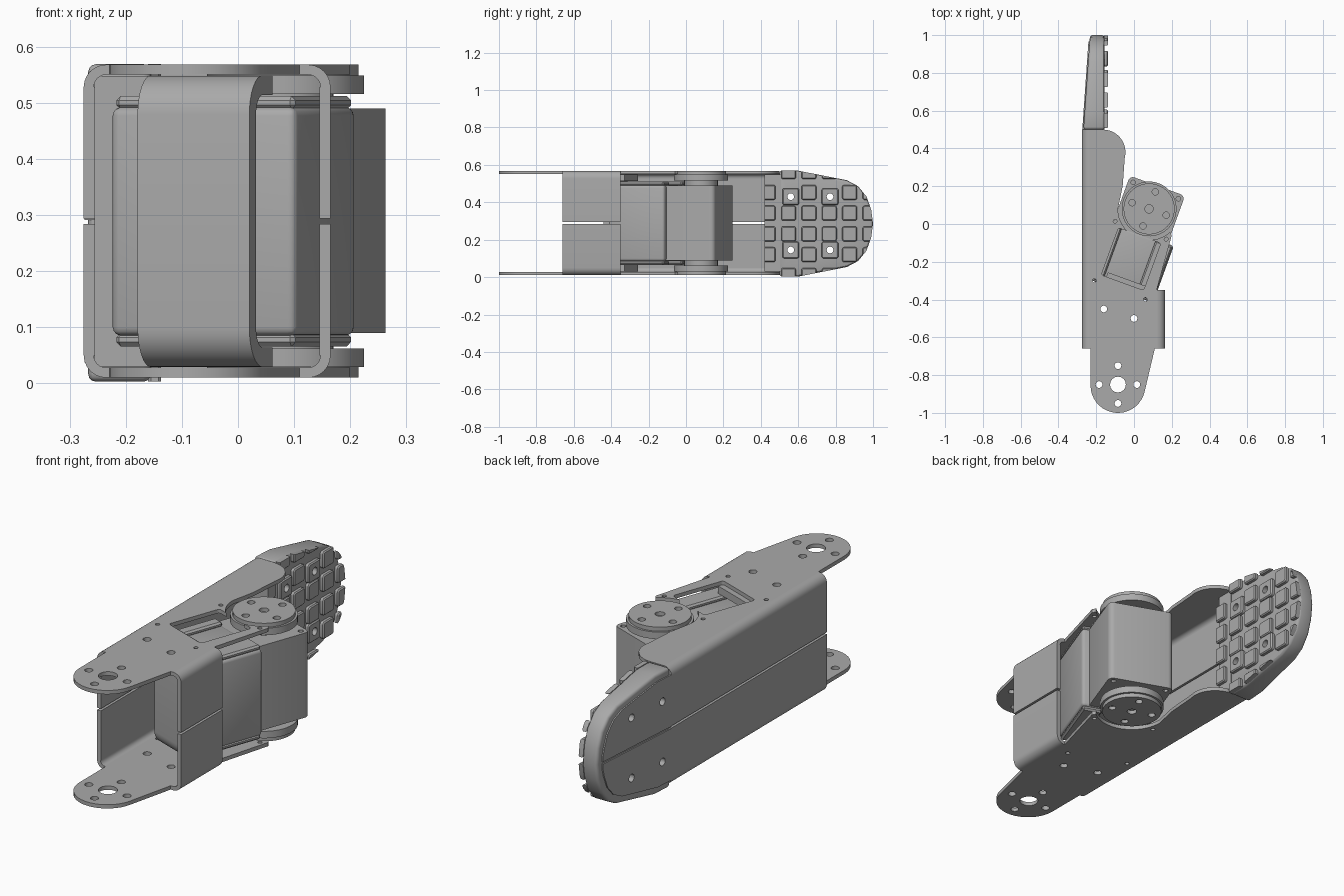
import bpy, bmesh, math
from mathutils import Vector

if "Cube" in bpy.data.objects:
    bpy.data.objects.remove(bpy.data.objects["Cube"], do_unlink=True)

grey = bpy.data.materials.new("plain grey")
grey.use_nodes = True
grey.diffuse_color = (0.4, 0.4, 0.4, 1)
grey.node_tree.nodes["Principled BSDF"].inputs["Base Color"].default_value = (0.4, 0.4, 0.4, 1)

MID = 0.289            # mirror height of the two bracket halves
TILT = math.radians(-20)
PIVOT = Vector((0.08, 0.08))
parts = []


# Placement of a profile (a, b) and its extrusion height h
def flat(a, b, h):
    return (a, b, h)


def flat_low(a, b, h):
    return (a, b, 2 * MID - h)


def along(a, b, h):
    return (a, h, b)


def along_low(a, b, h):
    return (a, h, 2 * MID - b)


def side(a, b, h):
    return (h, a, b)


def rear(a, b, h):
    # sole thins towards the toe on its rear face
    slope = 0.07 * max(0, a - 0.5) if h < -0.2 else 0
    return (h + slope, a, b)


def tilted(a, b, h):
    c, s = math.cos(TILT), math.sin(TILT)
    return (PIVOT.x + a * c - b * s, PIVOT.y + a * s + b * c, h)


def tilted_low(a, b, h):
    x, y, z = tilted(a, b, h)
    return (x, y, 2 * MID - z)


def strap_place(a, b, h):
    return tilted(h, a, b)


# Profile helpers
def arc(cx, cy, r, start, end, n=10):
    angles = [math.radians(start + (end - start) * i / n) for i in range(n + 1)]
    return [(cx + r * math.cos(t), cy + r * math.sin(t)) for t in angles]


def circle(cx, cy, r, n=24):
    return arc(cx, cy, r, 0, 360, n)[:-1]


def rect(x0, y0, x1, y1, r=0):
    if not r:
        return [(x0, y0), (x1, y0), (x1, y1), (x0, y1)]
    return (arc(x0 + r, y0 + r, r, 180, 270, 5) + arc(x1 - r, y0 + r, r, 270, 360, 5)
            + arc(x1 - r, y1 - r, r, 0, 90, 5) + arc(x0 + r, y1 - r, r, 90, 180, 5))


def build(name, prisms):
    bm = bmesh.new()
    for pts, lo, hi, place in prisms:
        low = [bm.verts.new(place(a, b, lo)) for a, b in pts]
        top = [bm.verts.new(place(a, b, hi)) for a, b in pts]
        bm.faces.new(low)
        bm.faces.new(top)
        for i in range(len(pts)):
            j = (i + 1) % len(pts)
            bm.faces.new((low[i], low[j], top[j], top[i]))
    bmesh.ops.recalc_face_normals(bm, faces=bm.faces)
    mesh = bpy.data.meshes.new(name)
    bm.to_mesh(mesh)
    bm.free()
    mesh.materials.append(grey)
    ob = bpy.data.objects.new(name, mesh)
    bpy.context.collection.objects.link(ob)
    parts.append(ob)
    return ob


def apply(ob, mod):
    bpy.context.view_layer.objects.active = ob
    bpy.ops.object.modifier_apply(modifier=mod.name)


def bevel(ob, width, segments=2):
    mod = ob.modifiers.new("bevel", "BEVEL")
    mod.width, mod.segments = width, segments
    mod.limit_method, mod.angle_limit = "ANGLE", math.radians(40)
    apply(ob, mod)


def combine(ob, prisms, operation="DIFFERENCE"):
    cutter = build("cutter", prisms)
    cutter.hide_render = True
    mod = ob.modifiers.new("cut", "BOOLEAN")
    mod.operation, mod.solver, mod.object = operation, "EXACT", cutter
    apply(ob, mod)
    parts.remove(cutter)
    bpy.data.objects.remove(cutter, do_unlink=True)


# Bracket plates with ankle lobe, notch for the horn and screw holes
plate = ([(-0.235, -0.66), (-0.235, 0.5), (-0.17, 0.5)]
         + arc(-0.165, 0.38, 0.12, 80, -15, 10)
         + [(-0.06, 0.2)] + arc(PIVOT.x, PIVOT.y, 0.165, 180, 312, 16)
         + [(0.2, -0.06), (0.12, -0.35), (0.125, -0.35), (0.125, -0.66), (0.11, -0.66)]
         + arc(-0.085, -0.855, 0.145, -12, -180, 18) + [(-0.23, -0.66)])
holes = [(-0.16, -0.45, 0.018), (0, -0.5, 0.018), (-0.085, -0.85, 0.042),
         (-0.185, -0.85, 0.018), (0.015, -0.85, 0.018), (-0.085, -0.75, 0.018),
         (-0.085, -0.95, 0.018), (-0.1, 0.015, 0.01), (0.17, -0.08, 0.01),
         (0.06, -0.4, 0.01), (-0.21, -0.3, 0.01)]
for label, place in (("upper", flat), ("lower", flat_low)):
    ob = build(label + "_plate", [(plate, 0.55, 0.568, place)])
    cuts = [(circle(x, y, r, 16), 0.5, 0.6, place) for x, y, r in holes]
    if label == "upper":
        cuts.append((rect(-0.118, -0.415, 0.12, -0.15, 0.012), 0.53, 0.6, tilted))
    combine(ob, cuts)

# Folded walls: long rear wall and short front flange, split at mid height
rear_wall = ([(-0.255, MID + 0.005), (-0.255, 0.528)] + arc(-0.235, 0.528, 0.022, 180, 90, 6)
             + arc(-0.235, 0.528, 0.04, 90, 180, 6) + [(-0.275, MID + 0.005)])
flange = [(-0.11 - x, z) for x, z in rear_wall]
for label, place in (("upper", along), ("lower", along_low)):
    build(label + "_rear_wall", [(rear_wall, -0.66, 0.5, place)])
    build(label + "_front_flange", [(flange, -0.66, -0.35, place)])

# Sole pad with rounded toe
CZ = 0.286
half = [(0.6, 0.283), (0.86, 0.232), (0.92, 0.2), (0.965, 0.145), (0.99, 0.075)]


def toe(start, width):
    rim = [(start, width)] + half
    return ([(y, CZ + d) for y, d in rim] + [(1.0, CZ)]
            + [(y, CZ - d) for y, d in reversed(rim)])


sole_holes = [(circle(y, z, 0.018, 16), -0.4, 0, side)
              for y in (0.56, 0.77) for z in (0.145, 0.43)]
pad = build("sole_pad", [(toe(0.5, 0.283), -0.268, -0.155, rear)])
bevel(pad, 0.014, 3)
combine(pad, sole_holes)
build("sole_heel", [(rect(0.42, 0.03, 0.505, 0.548), -0.256, -0.155, side)])

# Toe ends of the rear wall, set on the back of the pad
inset = [(0.5 + (y - 0.5) * 0.93, 0.88 * d) for y, d in [(0.495, 0.283)] + half + [(1.0, 0.03)]]
toe_plate = build("toe_plate", [
    ([(y, CZ + s * d) for y, d in inset] + [(inset[-1][0], CZ + s * 0.005), (0.495, CZ + s * 0.005)],
     -0.274, -0.25, rear) for s in (1, -1)])
combine(toe_plate, sole_holes)

# Tread blocks trimmed to the toe outline
blocks = []
for col in range(6):
    for row in range(6):
        y, z, s = 0.439 + 0.109 * col, 0.009 + 0.111 * row, 0.04
        if col == 0 and row in (0, 5):
            continue
        if col in (1, 3) and row in (1, 4):
            y, z, s = (0.56, 0.77)[col // 2], (0.145, 0.43)[row // 3], 0.045
        blocks.append((rect(y - s, z - s, y + s, z + s, 0.012), -0.16, -0.137, side))
tread = build("tread_blocks", blocks)
bevel(tread, 0.005, 1)
combine(tread, [(toe(0.42, 0.283), -0.2, -0.1, side)], "INTERSECT")
combine(tread, sole_holes)

# Servo: head, body and raised ridges
head = build("servo_head", [(rect(-0.155, -0.2, 0.155, 0.13, 0.025), 0.09, 0.49, tilted)])
screws = [(circle(u, 0.103, 0.012, 12), 0.46, 0.53, p)
          for u in (-0.127, 0.127) for p in (tilted, tilted_low)]
combine(head, screws)
body = build("servo_body", [(rect(-0.16, -0.46, 0.19, -0.14), 0.085, 0.492, tilted)])
bevel(body, 0.015, 3)
ridges = build("servo_ridges", [(rect(u0, -0.45, u1, -0.145), 0.488, 0.512, p)
                                for u0, u1 in ((-0.155, -0.1), (0.09, 0.185))
                                for p in (tilted, tilted_low)])
bevel(ridges, 0.008, 1)

# Servo horns, stepped and drilled
for label, place in (("upper", tilted), ("lower", tilted_low)):
    build(label + "_horn_hub", [(circle(0, 0, 0.09, 32), 0.48, 0.52, place)])
    build(label + "_horn_rim", [(circle(0, 0, 0.145, 48), 0.516, 0.549, place)])
    horn = build(label + "_horn", [(circle(0, 0, 0.135, 48), 0.545, 0.568, place)])
    drills = [(circle(0, 0, 0.022, 16), 0.55, 0.6, place)]
    for k in range(4):
        a = math.radians(90 * k + 90)
        drills.append((circle(0.096 * math.cos(a), 0.096 * math.sin(a), 0.017, 14),
                       0.55, 0.6, place))
    combine(horn, drills)

# Rounded strap that ties the two plates together in front of the servo
strap = ([(-0.39, 0.549)] + arc(-0.44, 0.479, 0.07, 90, 180, 8)
         + arc(-0.44, 0.099, 0.07, 180, 270, 8)
         + [(-0.39, 0.029), (-0.39, 0.064)] + arc(-0.44, 0.099, 0.035, 270, 180, 8)
         + arc(-0.44, 0.479, 0.035, 180, 90, 8) + [(-0.39, 0.514)])
build("cross_strap", [(strap, -0.09, 0.122, strap_place)])

# Smooth curved faces, keep edges sharp
bpy.ops.object.select_all(action="DESELECT")
for ob in parts:
    ob.select_set(True)
bpy.context.view_layer.objects.active = parts[0]
bpy.ops.object.shade_smooth_by_angle(angle=math.radians(30))
